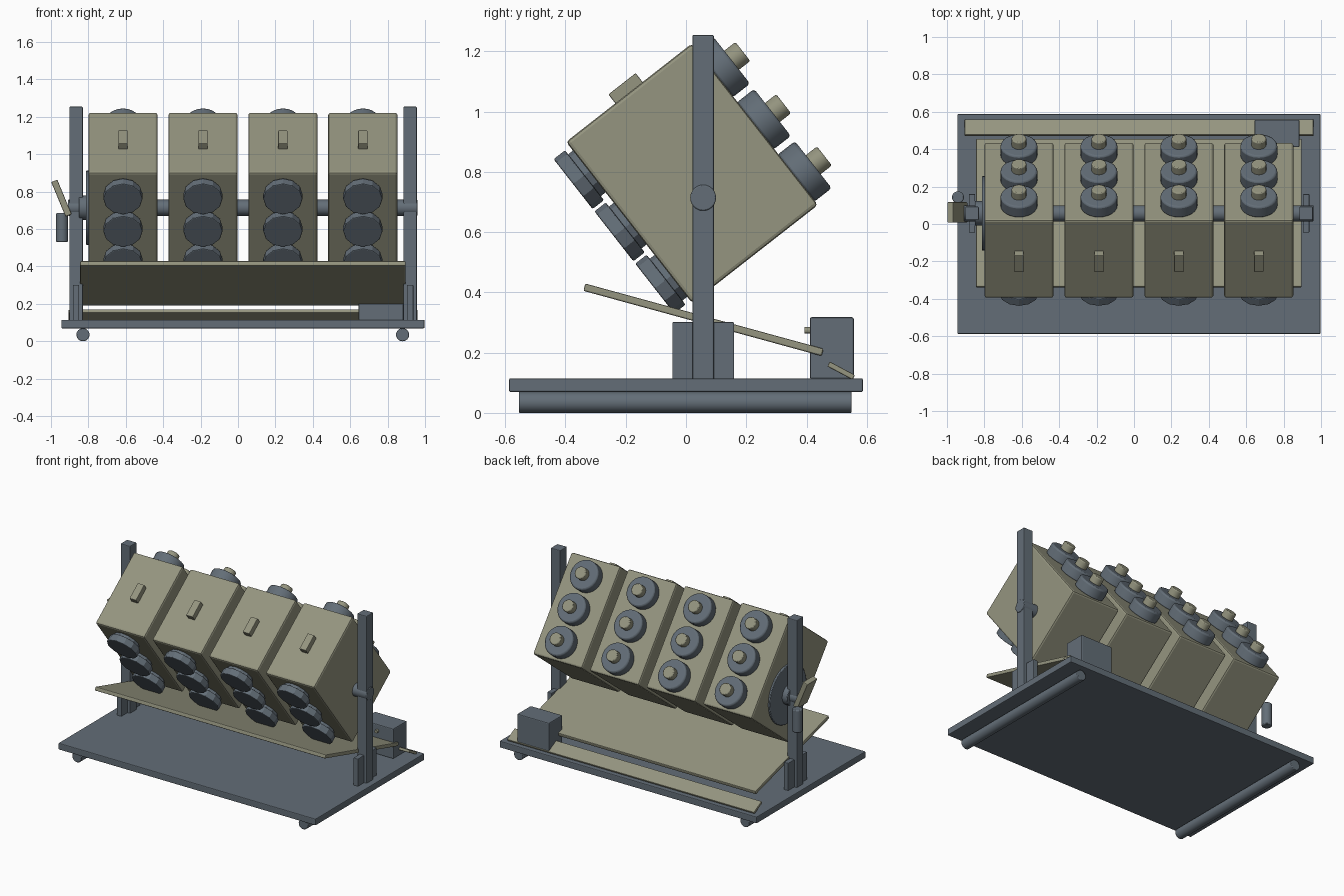
import bpy, bmesh, math
from mathutils import Matrix, Vector

if "Cube" in bpy.data.objects:
    bpy.data.objects.remove(bpy.data.objects["Cube"])


def material(name, color):
    m = bpy.data.materials.new(name)
    m.diffuse_color = (*color, 1)
    m.use_nodes = True
    m.node_tree.nodes["Principled BSDF"].inputs["Base Color"].default_value = m.diffuse_color
    return m


BEIGE = material("khaki_beige", (0.30, 0.30, 0.215))
GREY = material("slate_grey", (0.125, 0.155, 0.185))
ID = Matrix.Identity(4)


def finish(name, bm, mat, matrix, bevel, smooth=False):
    me = bpy.data.meshes.new(name)
    bm.to_mesh(me)
    bm.free()
    me.materials.append(mat)
    ob = bpy.data.objects.new(name, me)
    bpy.context.collection.objects.link(ob)
    ob.matrix_world = matrix
    if bevel:
        mod = ob.modifiers.new("edge_bevel", 'BEVEL')
        mod.width, mod.segments = bevel, 2
        mod.limit_method, mod.angle_limit = 'ANGLE', math.radians(40)
    if smooth:
        bpy.ops.object.select_all(action='DESELECT')
        ob.select_set(True)
        bpy.context.view_layer.objects.active = ob
        bpy.ops.object.shade_smooth_by_angle(angle=math.radians(35))
    return ob


def box(name, center, size, mat, matrix=ID, bevel=0.005):
    bm = bmesh.new()
    bmesh.ops.create_cube(bm, size=1)
    bmesh.ops.scale(bm, vec=size, verts=bm.verts)
    return finish(name, bm, mat, matrix @ Matrix.Translation(center), bevel)


def rod(name, a, b, radius, mat, matrix=ID, sides=24, bevel=0.004):
    """Cylinder running from point a to point b."""
    a, b = Vector(a), Vector(b)
    d = b - a
    bm = bmesh.new()
    bmesh.ops.create_cone(bm, cap_ends=True, segments=sides, radius1=radius,
                          radius2=radius, depth=d.length)
    place = Matrix.Translation((a + b) / 2) @ d.to_track_quat('Z', 'Y').to_matrix().to_4x4()
    return finish(name, bm, mat, matrix @ place, bevel, sides > 14)


def tilted(x, y, z, angle, axis='X'):
    return Matrix.Translation((x, y, z)) @ Matrix.Rotation(math.radians(angle), 4, axis)


AXLE_Y, AXLE_Z = 0.057, 0.714

# Base plate on two long rollers
box("base_plate", (0.026, 0, 0.092), (1.942, 1.175, 0.045), GREY)
for x in (-0.829, 0.88):
    rod("roller", (x, -0.555, 0.035), (x, 0.55, 0.035), 0.035, GREY)

# Side posts with foot gussets
for x in (-0.866, 0.92):
    box("post", (x, AXLE_Y, 0.682), (0.072, 0.072, 1.145), GREY)
    box("gusset", (x, AXLE_Y, 0.206), (0.034, 0.205, 0.19), GREY, bevel=0.003)

# Axle, collar and side disc
rod("axle", (-0.91, AXLE_Y, AXLE_Z), (0.96, AXLE_Y, AXLE_Z), 0.043, GREY)
rod("axle_collar", (-0.85, AXLE_Y, AXLE_Z), (-0.80, AXLE_Y, AXLE_Z), 0.066, GREY)
rod("side_disc", (-0.812, AXLE_Y, AXLE_Z), (-0.79, AXLE_Y, AXLE_Z), 0.20, GREY, sides=32)

# Crank blade and handle
box("crank_blade", (0, 0, 0), (0.035, 0.11, 0.20), BEIGE,
    tilted(-0.944, 0.062, 0.765, -22.5, 'Y'))
rod("crank_handle", (-0.941, 0.143, 0.53), (-0.941, 0.143, 0.685), 0.032, GREY, bevel=0.006)

# Four tilted drums, each with three front discs, three rear knobs and a latch
TILT = tilted(0, 0.02, 0.795, 38)
for i in range(4):
    x = -0.615 + 0.4275 * i
    box("drum_body", (x, 0, 0), (0.37, 0.53, 0.68), BEIGE, TILT, bevel=0.012)
    box("latch", (x, 0, 0.355), (0.05, 0.115, 0.045), BEIGE, TILT, bevel=0.004)
    for z in (0.215, -0.005, -0.225):
        rod("front_neck", (x, -0.26, z), (x, -0.287, z), 0.088, GREY, TILT, 12, 0)
        rod("front_disc", (x, -0.285, z), (x, -0.333, z), 0.105, GREY, TILT, 12, 0.005)
        rod("rear_disc", (x, 0.26, z), (x, 0.335, z), 0.099, GREY, TILT, 24, 0.01)
        rod("rear_knob", (x, 0.33, z), (x, 0.382, z), 0.04, BEIGE, TILT, 16, 0.006)

# Sloping catch tray
box("tray", (0, 0, 0), (1.74, 0.82, 0.025), BEIGE, tilted(0.026, 0.058, 0.309, -15.3))

# Rear deflector strip
box("rear_strip", (0, 0, 0), (1.865, 0.095, 0.018), BEIGE, tilted(0.027, 0.515, 0.14, -28), bevel=0.004)

# Motor housing with a small button
box("motor_housing", (0.765, 0.484, 0.215), (0.24, 0.146, 0.205), GREY, bevel=0.006)
rod("motor_button", (0.765, 0.394, 0.274), (0.765, 0.415, 0.274), 0.011, BEIGE, sides=12, bevel=0)
